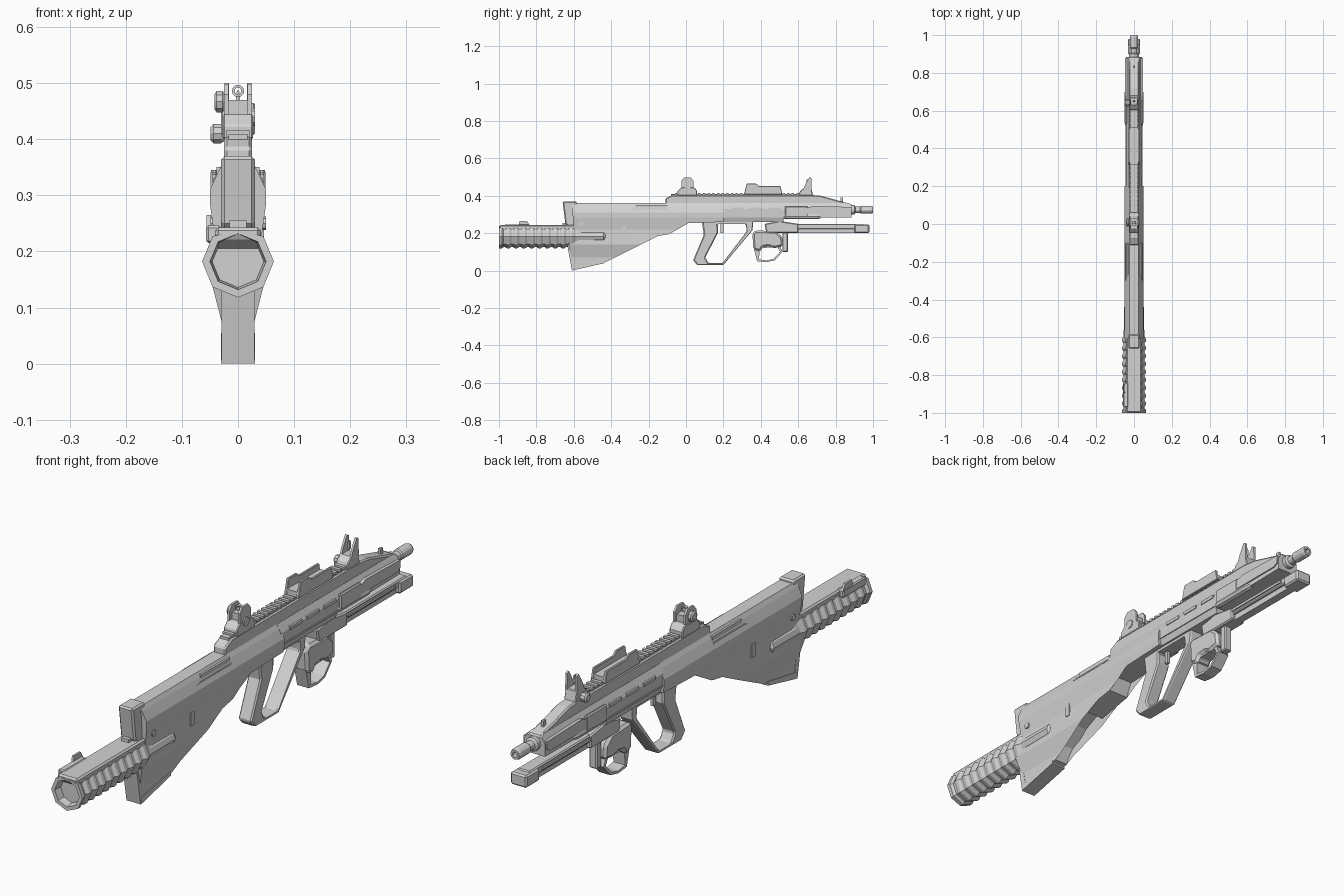
import bpy, bmesh, math

if "Cube" in bpy.data.objects:
    bpy.data.objects.remove(bpy.data.objects["Cube"])

grey = bpy.data.materials.new("light_grey")
grey.use_nodes = True
grey.diffuse_color = (0.65, 0.65, 0.65, 1)
grey.node_tree.nodes["Principled BSDF"].inputs["Base Color"].default_value = (0.65, 0.65, 0.65, 1)


def finish(name, bm, bevel=0):
    bmesh.ops.recalc_face_normals(bm, faces=bm.faces)
    mesh = bpy.data.meshes.new(name)
    bm.to_mesh(mesh)
    bm.free()
    mesh.materials.append(grey)
    ob = bpy.data.objects.new(name, mesh)
    bpy.context.collection.objects.link(ob)
    if bevel:
        mod = ob.modifiers.new("chamfer", "BEVEL")
        mod.width = bevel
        mod.segments = 1
        mod.limit_method = "ANGLE"
        mod.angle_limit = math.radians(40)
    return ob


def width_at(table, z):
    for (z0, w0), (z1, w1) in zip(table, table[1:]):
        if z <= z1:
            return w0 + (w1 - w0) * max(0, z - z0) / (z1 - z0)
    return table[-1][1]


def slab(name, outline, half, x=0, table=None, bevel=0):
    """Side outline (y, z) extruded across x; a table of (z, half width) shapes the flanks."""
    bm = bmesh.new()
    sides = [[bm.verts.new((s, y, z)) for y, z in outline] for s in (-1, 1)]
    bm.faces.new(sides[0])
    bm.faces.new(sides[1])
    n = len(outline)
    for i in range(n):
        j = (i + 1) % n
        bm.faces.new((sides[0][i], sides[0][j], sides[1][j], sides[1][i]))
    if table:
        bmesh.ops.triangulate(bm, faces=bm.faces)
        for z, _ in table:
            bmesh.ops.bisect_plane(bm, geom=bm.verts[:] + bm.edges[:] + bm.faces[:],
                                   plane_co=(0, 0, z), plane_no=(0, 0, 1))
    for v in bm.verts:
        v.co.x = x + v.co.x * (width_at(table, v.co.z) if table else half)
    return finish(name, bm, bevel)


def box(name, x, y, z, bevel=0):
    return slab(name, [(y[0], z[0]), (y[1], z[0]), (y[1], z[1]), (y[0], z[1])],
                (x[1] - x[0]) / 2, (x[0] + x[1]) / 2, bevel=bevel)


def loop(name, outer, inner, half, bevel=0):
    """Closed frame between two side outlines with equal point counts."""
    bm = bmesh.new()
    rows = [[bm.verts.new((s * half, y, z)) for y, z in pts]
            for s, pts in ((-1, outer), (1, outer), (1, inner), (-1, inner))]
    n = len(outer)
    for k in range(4):
        a, b = rows[k], rows[(k + 1) % 4]
        for i in range(n):
            j = (i + 1) % n
            bm.faces.new((a[i], a[j], b[j], b[i]))
    return finish(name, bm, bevel)


def turned(name, rings, x=0, y=0, z=0, n=12, axis="Y", squash=1, top=9):
    """Rings of (distance, radius) turned about the y or x axis."""
    bm = bmesh.new()
    rows = []
    for d, r in rings:
        row = []
        for i in range(n):
            a = math.tau * i / n
            u, v = r * math.cos(a), min(r * math.sin(a) * squash, top)
            row.append(bm.verts.new((x + u, y + d, z + v) if axis == "Y" else (x + d, y + u, z + v)))
        rows.append(row)
    for a, b in zip(rows, rows[1:]):
        for i in range(n):
            bm.faces.new((a[i], a[(i + 1) % n], b[(i + 1) % n], b[i]))
    bm.faces.new(rows[0])
    bm.faces.new(rows[-1])
    return finish(name, bm)


# Stock and main body
flanks = [(0, .027), (.07, .028), (.14, .046), (.22, .041), (.285, .05), (.31, .05), (.345, .034), (.36, .025)]
slab("stock_body", [(-.61, .36), (.2, .36), (.2, .26), (-.07, .25), (-.09, .195), (-.235, .17), (-.25, .2),
                    (-.33, .165), (-.4, .11), (-.42, .05), (-.6, .01), (-.63, .15), (-.6, .21)], 1, table=flanks)
slab("butt_pad", [(-.66, .37), (-.585, .37), (-.57, .25), (-.61, .215), (-.645, .25)], .03, bevel=.006)
slab("butt_toe", [(-.61, .0), (-.435, .04), (-.435, .055), (-.605, .025)], .03)
slab("butt_plate", [(-.635, .14), (-.61, .0), (-.59, .01), (-.615, .15)], .029)
box("ejection_port", (-.038, .038), (-.27, -.1), (.33, .351))
for s in (-1, 1):
    slab("port_lip", [(-.3, .326), (-.1, .326), (-.1, .331), (-.28, .331)], .006, s * .038)
    turned("stock_pin", [(-.004, .012), (.004, .012)], s * .046, -.56, .25, 8, "X")
    box("magazine_release", (s * .04 - .006, s * .04 + .006), (-.34, -.32), (.19, .24))

# Handguard and receiver top
guard = [(.26, .034), (.285, .043), (.33, .043), (.36, .026)]
slab("handguard", [(.19, .36), (.87, .36), (.885, .35), (.885, .285), (.52, .28), (.52, .26), (.19, .26)], 1, table=guard)
slab("receiver_top", [(-.11, .35), (-.11, .385), (-.07, .405), (.66, .405), (.72, .4), (.885, .355), (.885, .345)],
     .025, bevel=.005)
for s in (-1, 1):
    side = (min(s * .036, s * .049), max(s * .036, s * .049))
    box("front_clamp", side, (.53, .65), (.288, .345), .004)
    slab("front_side_cover", [(.63, .3), (.86, .3), (.88, .31), (.88, .34), (.68, .345), (.63, .33)], .006, s * .042)
    turned("side_tube", [(.52, .012), (.54, .015), (.7, .015), (.72, .01)], s * .034, 0, .29, 8)
    for i in range(3):
        box("vent_rib", (s * .042 - .004, s * .042 + .004), (.24 + i * .1, .31 + i * .1), (.325, .337))
    box("seam_strip", (s * .043 - .003, s * .043 + .003), (.19, .52), (.284, .29))

# Top rail teeth
box("rail_base", (-.017, .017), (-.08, .66), (.4, .409))
for i in range(28):
    box("rail_tooth", (-.021, .021), (-.06 + i * .025, -.047 + i * .025), (.405, .416))

# Rail cover with open middle channel
for s in (-1, 1):
    slab("rail_cover_side", [(.31, .408), (.325, .465), (.375, .465), (.39, .452), (.505, .452), (.515, .408)],
         .005, s * .025, bevel=.002)
box("rail_cover_floor", (-.022, .022), (.315, .51), (.412, .43))

# Rear sight
slab("rear_sight_base", [(-.045, .4), (-.045, .425), (-.025, .445), (.045, .445), (.06, .425), (.06, .4)], .027, bevel=.003)
for s in (-1, 1):
    slab("rear_sight_wing", [(-.025, .44), (-.025, .48), (-.01, .498), (.025, .498), (.04, .48), (.04, .44)], .004, s * .021)
loop("rear_sight_bridge", [(-.01, .445), (.03, .445), (.03, .47), (-.01, .47)],
     [(0, .45), (.02, .45), (.02, .465), (0, .465)], .02)
# Peep ring standing across the bore line
bm = bmesh.new()
rings = [[bm.verts.new((r * math.cos(math.tau * i / 12), y, .486 + r * math.sin(math.tau * i / 12)))
          for i in range(12)] for y, r in ((0, .011), (.012, .011), (.012, .006), (0, .006))]
for k in range(4):
    for i in range(12):
        a, b = rings[k], rings[(k + 1) % 4]
        bm.faces.new((a[i], a[(i + 1) % 12], b[(i + 1) % 12], b[i]))
finish("peep_ring", bm)
turned("rear_sight_knob", [(-.042, .014), (-.038, .02), (-.028, .02), (-.02, .012)], 0, .008, .467, 10, "X")
turned("rear_sight_screw", [(.022, .017), (.03, .017)], 0, .008, .44, 10, "X")

# Front sight
slab("front_sight_base", [(.6, .4), (.61, .425), (.63, .44), (.67, .44), (.68, .4)], .024, bevel=.003)
for s in (-1, 1):
    slab("front_sight_wing", [(.625, .43), (.64, .465), (.66, .5), (.67, .495), (.672, .43)], .004, s * .02)
turned("front_sight_post", [(.645, .004), (.655, .004)], 0, 0, .47, 6, squash=5)
turned("front_sight_knob", [(-.049, .012), (-.044, .018), (-.03, .018), (-.02, .011)], 0, .64, .41, 10, "X")
box("front_stud", (-.005, .005), (.825, .84), (.36, .39))

# Barrel and flash hider
turned("barrel", [(.86, .026), (.9, .026), (.905, .017), (.93, .017), (.935, .021), (.99, .021), (1, .018),
                  (1, .01), (.96, .01)], 0, 0, .325, 12)

# Large hand grip frame
loop("grip_frame",
     [(.085, .265), (.36, .265), (.355, .215), (.2, .03), (.06, .03), (.038, .055), (.095, .19)],
     [(.17, .248), (.32, .248), (.325, .21), (.195, .04), (.12, .04), (.103, .07), (.172, .205)], .027, .008)
box("trigger", (-.006, .006), (.185, .2), (.2, .255))

# Lower rail and its small grip
slab("lower_mount", [(.42, .25), (.5, .265), (.6, .25), (.6, .2), (.43, .2)], .03, bevel=.005)
box("lower_rail", (-.026, .026), (.43, .95), (.222, .25), .004)
box("lower_rail_foot", (-.016, .016), (.55, .93), (.2, .225))
box("lower_rail_end", (-.033, .033), (.9, .98), (.2, .246), .006)
for s in (-1, 1):
    box("lower_rail_rib", (s * .028 - .003, s * .028 + .003), (.6, .88), (.232, .242))
slab("small_grip_body", [(.355, .2), (.37, .215), (.48, .21), (.515, .18), (.52, .13), (.47, .12), (.44, .13),
                         (.41, .125), (.395, .1), (.36, .115)], .033, bevel=.01)
loop("small_grip_loop",
     [(.36, .13), (.5, .14), (.515, .1), (.475, .055), (.43, .045), (.38, .05)],
     [(.395, .12), (.49, .125), (.503, .1), (.468, .063), (.43, .054), (.39, .06)], .024)
box("small_grip_column", (-.016, .016), (.515, .545), (.1, .205), .004)

# Ribbed tube under the stock end
rings = [(-1 + .03, .046), (-1, .05), (-1, .064), (-.985, .064)]
for i in range(9):
    y = -.975 + i * .042
    rings += [(y, .056), (y + .008, .056), (y + .018, .063), (y + .03, .063)]
turned("ribbed_tube", rings + [(-.59, .055), (-.55, .05)], 0, 0, .182, 8, top=.055)
slab("tube_top_cover", [(-.998, .225), (-.998, .243), (-.58, .243), (-.58, .215), (-.6, .205), (-.97, .205)], .041, bevel=.006)
turned("tube_socket", [(-.63, .055), (-.44, .053), (-.43, .045)], 0, 0, .183, 12, squash=.68)
box("tube_latch", (-.057, -.03), (-.97, -.84), (.215, .246), .004)
slab("tube_sight", [(-.895, .24), (-.89, .265), (-.85, .265), (-.835, .24)], .004, -.052)
box("tube_stop", (-.015, .015), (-.66, -.6), (.24, .255))
